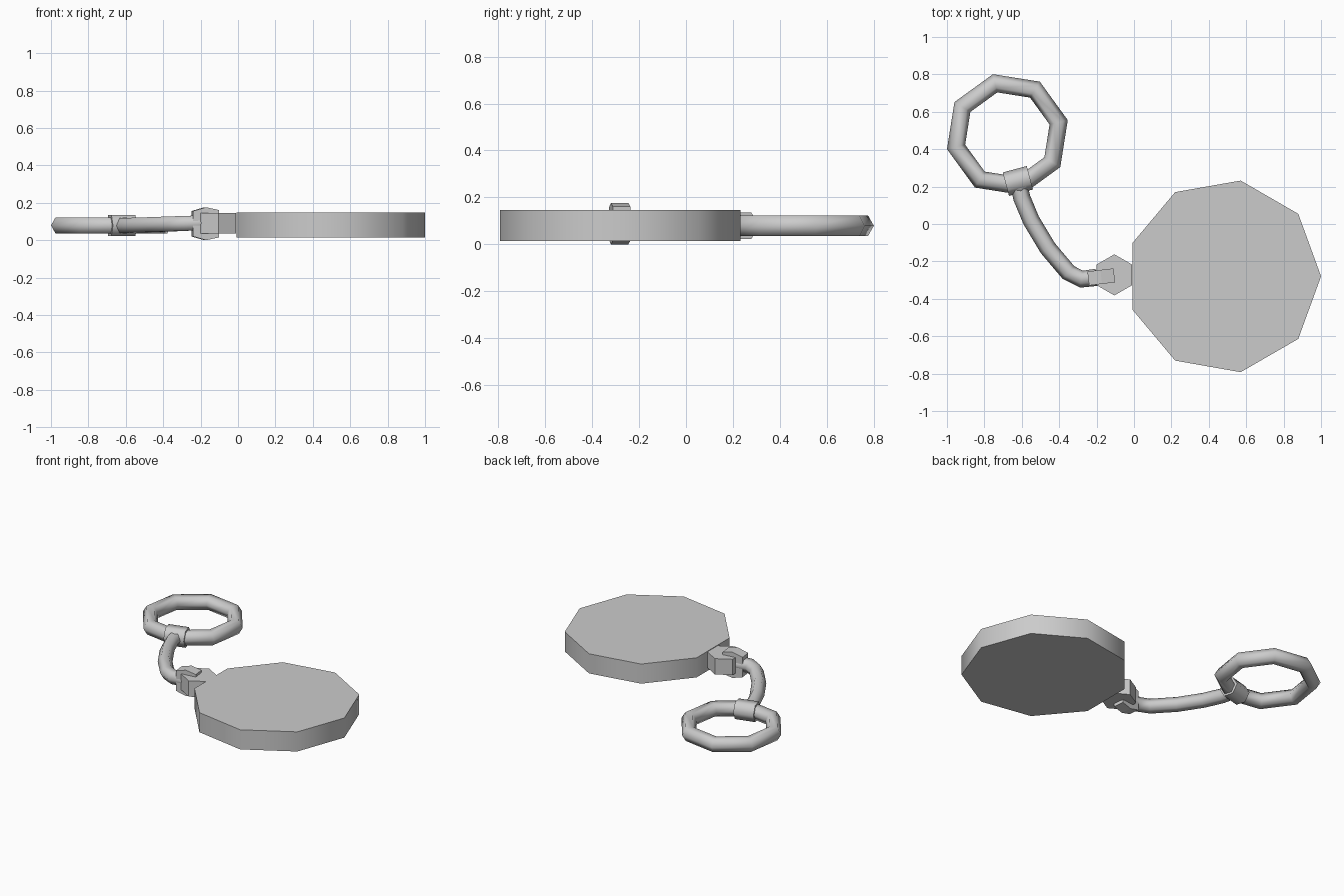
import bpy, bmesh
from math import sin, cos, pi, radians
from mathutils import Vector, Matrix

cube = bpy.data.objects.get("Cube")
if cube:
    bpy.data.objects.remove(cube, do_unlink=True)

grey = bpy.data.materials.new("plain grey")
grey.use_nodes = True
grey.diffuse_color = (0.6, 0.6, 0.6, 1)
grey.node_tree.nodes["Principled BSDF"].inputs["Base Color"].default_value = (0.6, 0.6, 0.6, 1)


def finish(name, bm, smooth_angle=None):
    bmesh.ops.recalc_face_normals(bm, faces=bm.faces)
    mesh = bpy.data.meshes.new(name)
    bm.to_mesh(mesh)
    bm.free()
    mesh.materials.append(grey)
    obj = bpy.data.objects.new(name, mesh)
    bpy.context.collection.objects.link(obj)
    if smooth_angle:
        bpy.ops.object.select_all(action='DESELECT')
        obj.select_set(True)
        bpy.context.view_layer.objects.active = obj
        bpy.ops.object.shade_smooth_by_angle(angle=radians(smooth_angle))
    return obj


def polygon(count, radius, start=0):
    return [(radius * cos(radians(start) + 2 * pi * i / count),
             radius * sin(radians(start) + 2 * pi * i / count)) for i in range(count)]


def prism(name, outline, depth, matrix, smooth_angle=None):
    """Extrude a flat outline, centred on its own plane, then place it."""
    bm = bmesh.new()
    face = bm.faces.new([bm.verts.new((x, y, -depth / 2)) for x, y in outline])
    grown = bmesh.ops.extrude_face_region(bm, geom=[face])["geom"]
    bmesh.ops.translate(bm, vec=(0, 0, depth),
                        verts=[v for v in grown if isinstance(v, bmesh.types.BMVert)])
    bm.transform(matrix)
    return finish(name, bm, smooth_angle)


def tube(name, path, radius, closed=False):
    """Sweep a six-sided section along a mostly level path."""
    bm = bmesh.new()
    path = [Vector(p) for p in path]
    n = len(path)
    rings = []
    for i, p in enumerate(path):
        before = path[i - 1] if closed or i else p
        after = path[(i + 1) % n] if closed or i < n - 1 else p
        tangent = (after - before).normalized()
        side = tangent.cross(Vector((0, 0, 1))).normalized()
        up = side.cross(tangent)
        rings.append([bm.verts.new(p + side * a + up * b) for a, b in polygon(6, radius)])
    for i in range(n if closed else n - 1):
        a, b = rings[i], rings[(i + 1) % n]
        for j in range(6):
            k = (j + 1) % 6
            bm.faces.new((a[j], a[k], b[k], b[j]))
    if not closed:
        bm.faces.new(rings[0])
        bm.faces.new(rings[-1])
    return finish(name, bm, 65)


def place(x, y, z, turn=0):
    return Matrix.Translation((x, y, z)) @ Matrix.Rotation(radians(turn), 4, 'Z')


# Nine-sided disc and the six-sided tab on its edge
prism("disc", polygon(9, 0.52), 0.134, place(0.48, -0.28, 0.08), 50)
prism("disc_tab", polygon(6, 0.11, 30), 0.108, place(-0.105, -0.272, 0.09))

# Clip: upright six-sided loop through the tab
clip = [(-0.07, -0.068), (0, -0.088), (0.07, -0.073),
        (0.07, 0.073), (0, 0.088), (-0.07, 0.068)]
prism("clip", clip, 0.075, place(-0.175, -0.283, 0.088, 7) @ Matrix.Rotation(pi / 2, 4, 'X'))

# Curved link between the clip and the ring
tube("link", [(-0.2, -0.285, 0.092), (-0.28, -0.295, 0.09), (-0.35, -0.26, 0.087),
              (-0.46, -0.13, 0.083), (-0.55, 0.02, 0.08), (-0.6, 0.14, 0.078),
              (-0.62, 0.23, 0.078)], 0.046)

# Eight-sided key ring
ring = [(-0.677 + x, 0.478 + y, 0.079) for x, y in polygon(8, 0.282, 13.5)]
tube("key_ring", ring, 0.05, closed=True)

# Sleeve around the ring where the link meets it
prism("ring_sleeve", polygon(6, 0.065), 0.133,
      place(-0.621, 0.23, 0.079, 105) @ Matrix.Rotation(pi / 2, 4, 'X'), 65)
